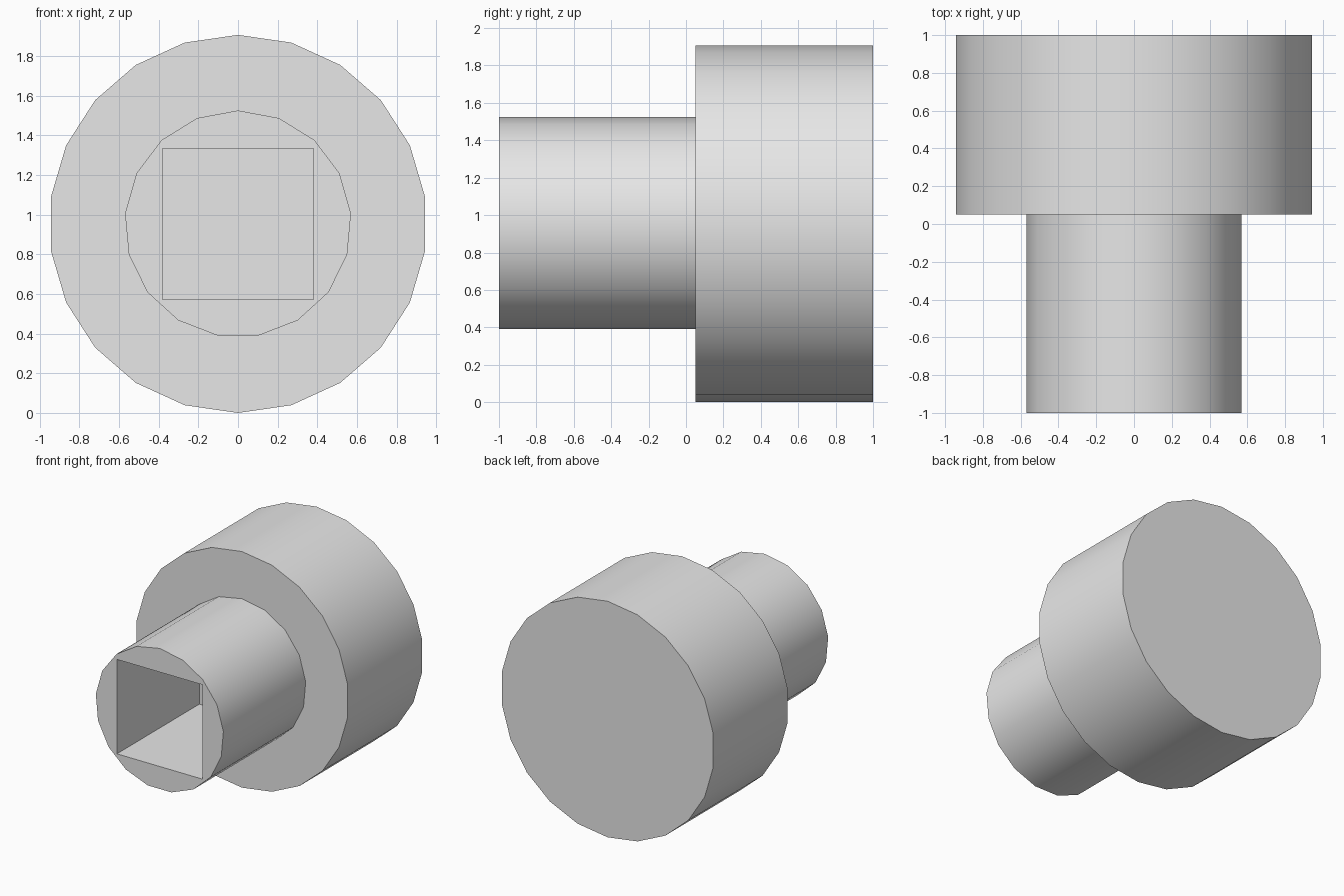
import bpy
import math
from mathutils import Matrix

cube = bpy.data.objects.get("Cube")
if cube:
    bpy.data.objects.remove(cube, do_unlink=True)

AXIS_Z = 0.953   # height of the shared axis
STEP_Y = 0.05    # where the stem meets the head

grey = bpy.data.materials.new("light_grey")
grey.use_nodes = True
grey.diffuse_color = (0.8, 0.8, 0.8, 1)
grey.node_tree.nodes["Principled BSDF"].inputs["Base Color"].default_value = (0.8, 0.8, 0.8, 1)


def activate(obj):
    bpy.ops.object.select_all(action="DESELECT")
    obj.select_set(True)
    bpy.context.view_layer.objects.active = obj


def cylinder(name, sides, radius, y0, y1):
    """Cylinder along y with one corner pointing straight up."""
    bpy.ops.mesh.primitive_cylinder_add(vertices=sides, radius=radius, depth=y1 - y0)
    obj = bpy.context.object
    obj.name = name
    # The primitive's first corner lies on +y; this turn takes it to +z
    obj.data.transform(Matrix.Rotation(math.radians(90), 4, "X"))
    obj.location = (0, (y0 + y1) / 2, AXIS_Z)
    obj.data.materials.clear()
    obj.data.materials.append(grey)
    return obj


# Wide head and narrower stem
head = cylinder("head", 22, 0.953, STEP_Y, 1)
stem = cylinder("stem", 17, 0.572, -1, STEP_Y)

# Square socket running through the stem down to the head
bpy.ops.mesh.primitive_cube_add(size=1, location=(0, -0.5, AXIS_Z))
cutter = bpy.context.object
cutter.name = "socket_cutter"
cutter.scale = (0.762, 1.4, 0.762)
cutter.hide_render = True
cutter.data.materials.append(grey)
bpy.context.view_layer.update()

cut = stem.modifiers.new("socket", "BOOLEAN")
cut.operation = "DIFFERENCE"
cut.solver = "EXACT"
cut.object = cutter
activate(stem)
bpy.ops.object.modifier_apply(modifier=cut.name)
bpy.data.objects.remove(cutter, do_unlink=True)

# Round walls smooth, rims and socket corners sharp
for part in (head, stem):
    activate(part)
    bpy.ops.object.shade_smooth_by_angle(angle=math.radians(30))
